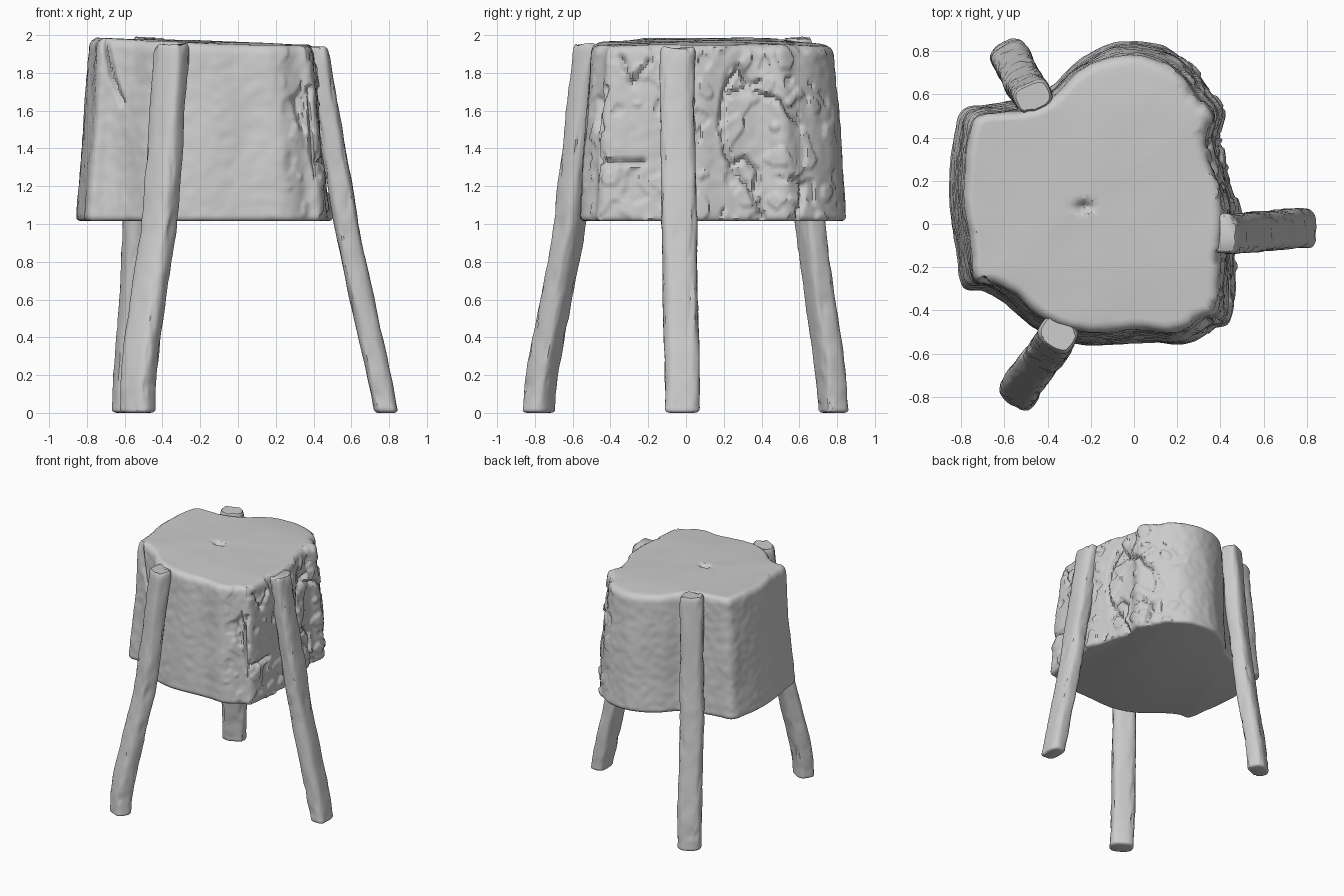
import bpy, bmesh, math
from mathutils import Vector, noise

if "Cube" in bpy.data.objects:
    bpy.data.objects.remove(bpy.data.objects["Cube"])

# ---------- helpers ----------
def catmull(pts, u, closed=False):
    """Smooth point on a polyline, u in 0..1."""
    n = len(pts)
    f = u * (n if closed else n - 1)
    i = int(f) if closed else min(int(f), n - 2)
    t = f - i
    g = lambda k: Vector(pts[k % n] if closed else pts[max(0, min(n - 1, k))])
    a, b, c, d = g(i - 1), g(i), g(i + 1), g(i + 2)
    return 0.5 * (2 * b + (c - a) * t + (2 * a - 5 * b + 4 * c - d) * t * t
                  + (3 * b - 3 * c + d - a) * t ** 3)

def loft(name, rings, angle=40):
    """Skin a stack of closed rings, bottom to top, with capped ends."""
    bm = bmesh.new()
    loops = [[bm.verts.new(p) for p in r] for r in rings]
    n = len(loops[0])
    for lo, hi in zip(loops, loops[1:]):
        for i in range(n):
            j = (i + 1) % n
            bm.faces.new((lo[i], lo[j], hi[j], hi[i]))
    bm.faces.new(loops[0][::-1])
    bm.faces.new(loops[-1])
    bmesh.ops.recalc_face_normals(bm, faces=bm.faces)
    me = bpy.data.meshes.new(name)
    bm.to_mesh(me)
    bm.free()
    ob = bpy.data.objects.new(name, me)
    bpy.context.collection.objects.link(ob)
    bpy.ops.object.select_all(action='DESELECT')
    ob.select_set(True)
    bpy.context.view_layer.objects.active = ob
    bpy.ops.object.shade_smooth_by_angle(angle=math.radians(angle))
    return ob

def nz(x, y, z, s=1.0):
    return noise.noise(Vector((x * s + 3.1, y * s + 7.7, z * s + 1.3)))

def seg_dist(p, a, b):
    d = b - a
    t = max(0, min(1, (p - a).dot(d) / d.length_squared))
    return (p - a - d * t).length

# ---------- seat: a lobed log section, narrower at the top ----------
OUTLINE = [(0.49, 0.04), (0.46, 0.16), (0.42, 0.3), (0.40, 0.42), (0.42, 0.53), (0.36, 0.62),
           (0.28, 0.73), (0.15, 0.82), (0.0, 0.85), (-0.15, 0.82), (-0.28, 0.74), (-0.38, 0.64),
           (-0.5, 0.58), (-0.64, 0.56), (-0.79, 0.53), (-0.835, 0.4), (-0.86, 0.2),
           (-0.85, 0.03), (-0.82, -0.15), (-0.79, -0.29), (-0.7, -0.31), (-0.6, -0.37),
           (-0.5, -0.46), (-0.4, -0.52), (-0.27, -0.56), (-0.1, -0.565), (0.08, -0.55),
           (0.24, -0.56), (0.37, -0.49), (0.455, -0.45), (0.475, -0.28), (0.475, -0.13)]
Z0, N = 1.015, 360
CENTRE = Vector((-0.23, 0.08))

# cracks on the right side as (y, z) lines, on the front as (x, z) lines
RIGHT_CRACKS = [[(0.28, 1.83), (0.2, 1.7), (0.18, 1.5), (0.21, 1.38), (0.28, 1.25), (0.33, 1.2), (0.4, 1.04)],
                [(0.28, 1.83), (0.36, 1.7), (0.5, 1.65), (0.6, 1.52)],
                [(0.24, 1.3), (0.31, 1.35), (0.38, 1.28), (0.36, 1.12)],
                [(0.2, 1.68), (0.28, 1.7), (0.38, 1.75)],
                [(0.56, 1.24), (0.62, 1.2), (0.6, 1.04)],
                [(-0.42, 1.72), (-0.45, 1.66), (-0.45, 1.5)],
                [(-0.44, 1.33), (-0.22, 1.33)],
                [(-0.34, 1.88), (-0.28, 1.74), (-0.2, 1.86)]]
FRONT_CRACKS = [[(-0.7, 1.96), (-0.66, 1.78), (-0.61, 1.64)],
                [(0.33, 1.74), (0.35, 1.62), (0.34, 1.5)],
                [(0.38, 1.72), (0.39, 1.4), (0.45, 1.1)]]

def crack_depth(q, lines):
    d = min(seg_dist(q, Vector(a), Vector(b)) for l in lines for a, b in zip(l, l[1:]))
    return 0.03 * max(0, 1 - d / 0.022)

def top_z(x, y):
    dip = 0.03 * max(0, -y - 0.2) + 0.08 * max(0, y - 0.55)
    return 1.96 - 0.032 * x - dip + 0.004 * nz(x, y, 0, 5)

base = [catmull(OUTLINE, i / N, True) for i in range(N)]

def seat_ring(t, inset):
    ring = []
    for i in range(N):
        p = base[i]
        q = Vector(((p.x + 0.2) * (1 - 0.115 * t) - 0.2, (p.y - 0.15) * (1 - 0.095 * t) + 0.15))
        z = Z0 + t * (top_z(q.x, q.y) - Z0)
        tan = base[(i + 1) % N] - base[i - 1]
        out = Vector((tan.y, -tan.x)).normalized()
        h = 0.012 * nz(q.x, q.y, z * 0.5, 5) + 0.004 * nz(q.x, q.y, z, 18)
        if out.x > 0.3:
            # rough bark and a sunken knot on the right
            h += 0.012 * round(1.5 * nz(q.x, q.y, z, 9)) * min(1, (out.x - 0.3) * 3)
            h -= crack_depth(Vector((q.y + 0.012 * nz(1, q.y, z, 14), z)), RIGHT_CRACKS)
            h -= 0.035 * max(0, 1 - (Vector((q.y - 0.28, (z - 1.75) * 0.8))).length / 0.09)
        elif out.y < -0.2:
            h -= crack_depth(Vector((q.x + 0.01 * nz(q.x, 1, z, 14), z)), FRONT_CRACKS)
        q = q + out * (h - inset)
        ring.append(Vector((q.x, q.y, z)))
    return ring

rings = [seat_ring(0, 0.028), seat_ring(0.004, 0.014), seat_ring(0.014, 0.004)]
rings += [seat_ring(0.03 + 0.92 * k / 60, 0) for k in range(61)]
rings += [seat_ring(0.972, 0.004), seat_ring(0.988, 0.013), seat_ring(1, 0.03)]
rim = rings[-1]
# gently uneven top with a small knot hole
for s in (0.97, 0.92, 0.85, 0.75, 0.64, 0.52, 0.4, 0.3, 0.2, 0.13, 0.09, 0.06, 0.03, 0.01):
    ring = []
    for p in rim:
        q = CENTRE.lerp(p.xy, s)
        d = Vector(((q.x - CENTRE.x), (q.y - CENTRE.y) * 1.6)).length
        z = top_z(q.x, q.y) + 0.006 * (1 - s) - 0.04 * max(0, 1 - d / 0.055)
        ring.append((q.x, q.y, z))
    rings.append(ring)
loft("seat", rings, 45)

# ---------- legs: bent, flattened branches let into the seat edge ----------
def leg(name, path, outward, width, depth, seed):
    out = Vector(outward).normalized()
    side = Vector((-out.y, out.x))
    ends = [(0, 0.72), (0.006, 0.86), (0.014, 0.95), (0.025, 1)]
    us = ends + [(0.04 + 0.92 * k / 50, 1) for k in range(51)]
    us += [(1 - u, 0.5 + 0.5 * s) for u, s in reversed(ends)]
    rings = []
    for u, s in us:
        c = catmull(path, u)
        ring = []
        for i in range(40):
            a = 2 * math.pi * i / 40
            ca, sa = math.cos(a), math.sin(a)
            # rounded-rectangle section
            px = math.copysign(abs(ca) ** 0.65, ca)
            py = math.copysign(abs(sa) ** 0.65, sa)
            k = s * (1 + 0.09 * nz(ca + seed, sa, c.z * 3.5) + 0.05 * nz(ca * 2, sa * 2 + seed, c.z * 14))
            # occasional chipped bark
            if nz(ca * 2 + seed, sa * 2, c.z * 9) > 0.38:
                k -= 0.07
            q = c.xy + out * (px * depth * k) + side * (py * width * k)
            tip = 0.014 * nz(ca, sa, seed, 1.5) if u > 0.98 else 0
            ring.append((q.x, q.y, c.z + tip))
        rings.append(ring)
    return loft(name, rings, 40)

leg("right_leg", [(0.785, -0.02, 0.0), (0.745, -0.02, 0.2), (0.645, -0.03, 0.65), (0.575, -0.035, 1.0),
                  (0.52, -0.04, 1.32), (0.46, -0.045, 1.65), (0.415, -0.045, 1.935)],
    (1, 0), 0.092, 0.065, 0)
leg("front_left_leg", [(-0.53, -0.78, 0.0), (-0.525, -0.76, 0.2), (-0.475, -0.685, 0.6), (-0.42, -0.615, 1.0),
                       (-0.385, -0.57, 1.4), (-0.35, -0.51, 1.95)],
    (-0.53, -0.85), 0.09, 0.07, 5)
leg("back_left_leg", [(-0.575, 0.78, 0.0), (-0.565, 0.765, 0.2), (-0.54, 0.71, 0.6), (-0.515, 0.66, 1.0),
                      (-0.49, 0.625, 1.4), (-0.465, 0.59, 1.985)],
    (-0.43, 0.9), 0.088, 0.068, 9)
